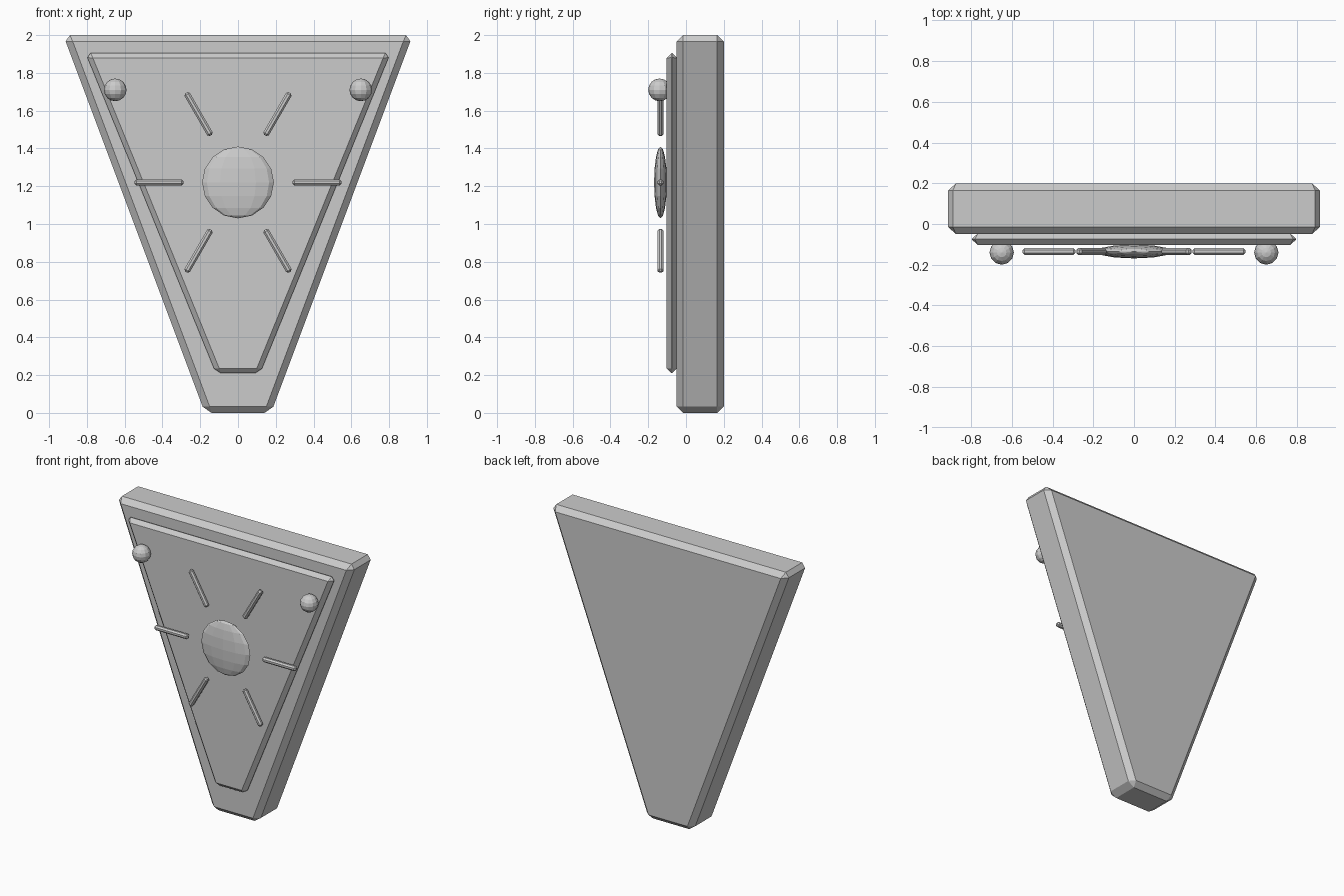
import bpy, bmesh, math
from mathutils import Matrix, Vector

if "Cube" in bpy.data.objects:
    bpy.data.objects.remove(bpy.data.objects["Cube"])


def finish(bm, name, bevel=0.0):
    if bevel:
        bmesh.ops.bevel(bm, geom=bm.edges[:], offset=bevel, offset_type='OFFSET',
                        segments=1, affect='EDGES', clamp_overlap=True)
    bmesh.ops.recalc_face_normals(bm, faces=bm.faces[:])
    mesh = bpy.data.meshes.new(name)
    bm.to_mesh(mesh)
    bm.free()
    obj = bpy.data.objects.new(name, mesh)
    bpy.context.collection.objects.link(obj)
    return obj


def wedge(name, z0, z1, half0, half1, y0, y1, bevel):
    # Tapered slab: trapezoid in xz, extruded along y
    bm = bmesh.new()
    pts = [(-half0, z0), (half0, z0), (half1, z1), (-half1, z1)]
    face = bm.faces.new([bm.verts.new((x, y0, z)) for x, z in pts])
    ext = bmesh.ops.extrude_face_region(bm, geom=[face])
    verts = [v for v in ext['geom'] if isinstance(v, bmesh.types.BMVert)]
    bmesh.ops.translate(bm, verts=verts, vec=(0, y1 - y0, 0))
    return finish(bm, name, bevel)


def ball(name, loc, scale):
    bm = bmesh.new()
    bmesh.ops.create_uvsphere(bm, u_segments=12, v_segments=8, radius=1,
                              matrix=Matrix.LocRotScale(Vector(loc), None, Vector(scale)))
    return finish(bm, name)


def ray(name, centre, angle, r0, r1, thick, bevel):
    bm = bmesh.new()
    bmesh.ops.create_cube(bm, size=1, matrix=Matrix.Diagonal((r1 - r0, thick, thick, 1)))
    obj = finish(bm, name, bevel)
    obj.data.transform(Matrix.Translation(centre) @ Matrix.Rotation(-angle, 4, 'Y')
                       @ Matrix.Translation(((r0 + r1) / 2, 0, 0)))
    return obj


# Shield body and raised front panel
wedge("shield_body", 0.0, 2.0, 0.175, 0.925, -0.05, 0.20, 0.035)
wedge("front_panel", 0.21, 1.905, 0.117, 0.807, -0.102, -0.047, 0.026)

# Sun emblem: flattened disc with six rays
sun = (0, -0.135, 1.22)
ball("sun_disc", sun, (0.19, 0.034, 0.19))
for i in range(6):
    ray(f"sun_ray_{i + 1}", sun, i * math.pi / 3, 0.288, 0.548, 0.033, 0.01)

# Upper rivets
for side, s in (("left", -1), ("right", 1)):
    ball(f"rivet_{side}", (s * 0.65, -0.14, 1.71), (0.06, 0.06, 0.06))
